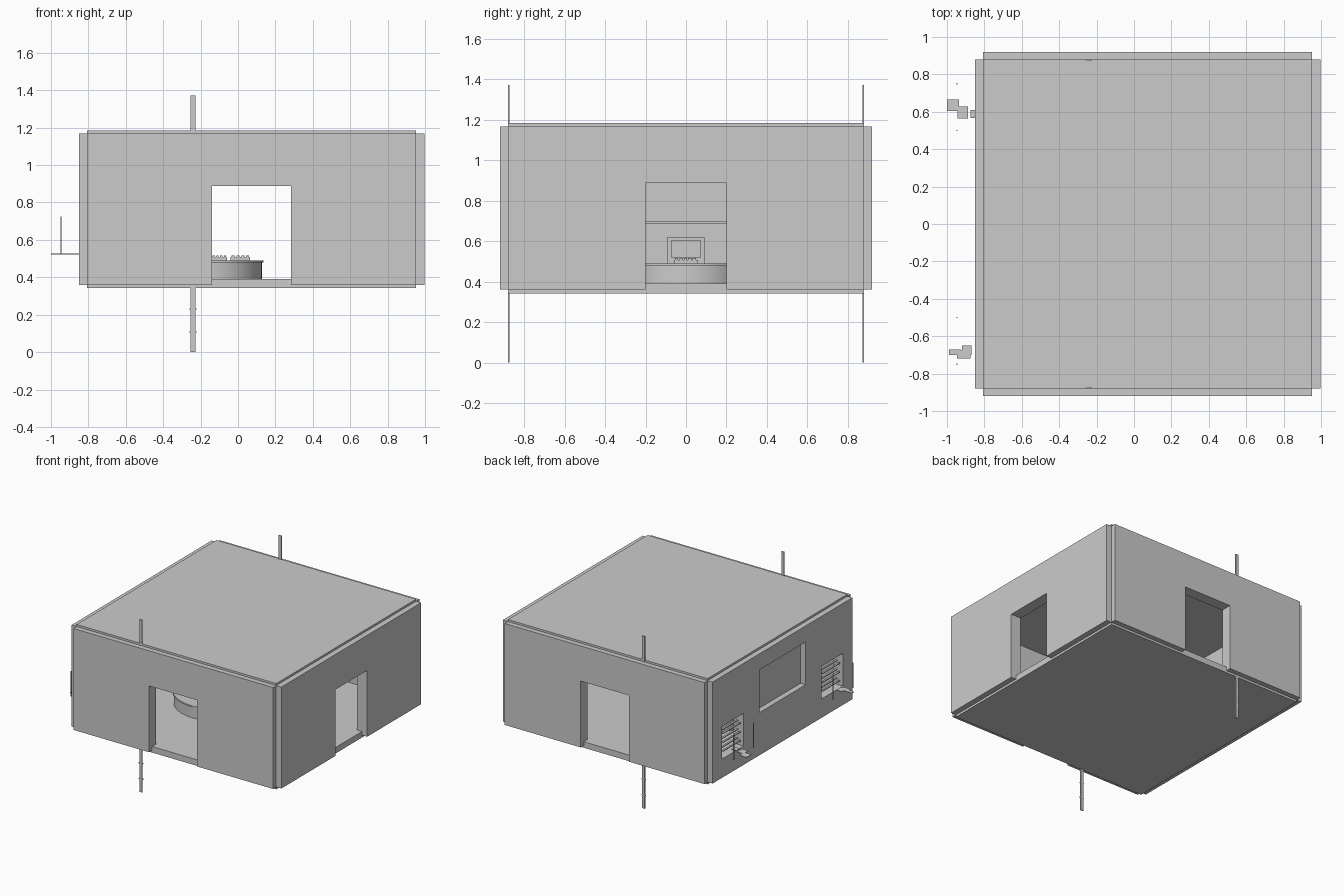
import bpy
import bmesh
from mathutils import Vector, Matrix

old = bpy.data.objects.get("Cube")
if old:
    bpy.data.objects.remove(old, do_unlink=True)

grey = bpy.data.materials.new("plain_grey")
grey.use_nodes = True
grey.diffuse_color = (0.6, 0.6, 0.6, 1)
grey.node_tree.nodes["Principled BSDF"].inputs["Base Color"].default_value = (0.6, 0.6, 0.6, 1)


def finish(name, bm):
    bmesh.ops.recalc_face_normals(bm, faces=bm.faces[:])
    mesh = bpy.data.meshes.new(name)
    bm.to_mesh(mesh)
    bm.free()
    mesh.materials.append(grey)
    obj = bpy.data.objects.new(name, mesh)
    bpy.context.collection.objects.link(obj)
    return obj


def boxes(name, spans):
    """One object from boxes given as (x range, y range, z range)."""
    bm = bmesh.new()
    for span in spans:
        size = Vector([b - a for a, b in span])
        mid = Vector([(a + b) / 2 for a, b in span])
        bmesh.ops.create_cube(bm, size=1, matrix=Matrix.LocRotScale(mid, None, size))
    return finish(name, bm)


def panel(name, axis, depth, along, height, holes):
    """Upright wall across an axis, with rectangular (along, height) openings."""
    us = sorted({*along, *(u for h in holes for u in h[0])})
    zs = sorted({*height, *(min(max(z, height[0]), height[1]) for h in holes for z in h[1])})
    bm = bmesh.new()

    def point(u, z):
        return (depth[0], u, z) if axis == "x" else (u, depth[0], z)

    for u0, u1 in zip(us, us[1:]):
        for z0, z1 in zip(zs, zs[1:]):
            u, z = (u0 + u1) / 2, (z0 + z1) / 2
            if any(a < u < b and c < z < d for (a, b), (c, d) in holes):
                continue
            bm.faces.new([bm.verts.new(point(*p)) for p in ((u0, z0), (u1, z0), (u1, z1), (u0, z1))])
    bmesh.ops.remove_doubles(bm, verts=bm.verts[:], dist=0.0001)
    result = bmesh.ops.extrude_face_region(bm, geom=bm.faces[:], use_keep_orig=True)
    shift = depth[1] - depth[0]
    move = Vector((shift, 0, 0)) if axis == "x" else Vector((0, shift, 0))
    bmesh.ops.translate(bm, vec=move, verts=[v for v in result["geom"] if isinstance(v, bmesh.types.BMVert)])
    bmesh.ops.recalc_face_normals(bm, faces=bm.faces[:])
    bmesh.ops.dissolve_limit(bm, angle_limit=0.01, verts=bm.verts[:], edges=bm.edges[:])
    return finish(name, bm)


def disc(name, centre, radius, z0, z1):
    bm = bmesh.new()
    bmesh.ops.create_cone(bm, cap_ends=True, segments=64, radius1=radius, radius2=radius, depth=z1 - z0,
                          matrix=Matrix.Translation((*centre, (z0 + z1) / 2)))
    obj = finish(name, bm)
    bpy.ops.object.select_all(action="DESELECT")
    obj.select_set(True)
    bpy.context.view_layer.objects.active = obj
    bpy.ops.object.shade_smooth_by_angle()


# Room shell: slabs with outer cladding and inner lining
X, Y = (-0.806, 0.953), (-0.88, 0.88)
outer_z, inner_z = (0.36, 1.168), (0.39, 1.137)
boxes("floor_slab", [(X, Y, (0.342, 0.39))])
boxes("roof_slab", [(X, Y, (1.137, 1.184))])

front_door = ((-0.14, 0.284), (0.3, 0.888))
side_door = ((-0.2, 0.2), (0.3, 0.888))
wide_recess = ((-0.29, 0.29), (0.70, 1.04))
small_windows = [((0.49, 0.76), (0.51, 0.77)), ((-0.76, -0.49), (0.51, 0.77))]

for side, label in ((-1, "front"), (1, "back")):
    panel(label + "_wall_cladding", "y", (side * 0.92, side * 0.88), X, outer_z, [front_door])
    panel(label + "_wall_lining", "y", (side * 0.88, side * 0.832), X, inner_z, [front_door])
panel("left_wall_cladding", "x", (0.998, 0.953), Y, outer_z, [side_door])
panel("left_wall_lining", "x", (0.953, 0.908), (-0.832, 0.832), inner_z, [side_door])
panel("right_wall_cladding", "x", (-0.85, -0.806), Y, outer_z, [wide_recess, *small_windows])
panel("right_wall_lining", "x", (-0.806, -0.762), (-0.832, 0.832), inner_z, small_windows)
boxes("inside_ledge", [((-0.762, -0.74), (-0.31, 0.31), (0.685, 0.70))])

# Tall posts between cladding and slab, with small collars
for side, label in ((-1, "front"), (1, "back")):
    y = (side * 0.877 - 0.004, side * 0.877 + 0.004)
    parts = [((-0.253, -0.228), y, (0, 1.373))]
    parts += [((-0.258, -0.223), y, (z - 0.004, z + 0.004)) for z in (0.105, 0.23)]
    boxes(label + "_post", parts)

# Slatted grilles in the small windows
for mid, label in ((0.625, "back"), (-0.625, "front")):
    slats = [((-0.835, -0.82), (mid - 0.12 + 0.03 * (i % 2), mid + 0.1 + 0.03 * (i % 2)),
              (0.55 + 0.035 * i, 0.557 + 0.035 * i)) for i in range(6)]
    boxes(label + "_window_slats", slats)

# Thin upright rods and stepped plates outside
boxes("outside_rods", [((-0.949, -0.943), (y - 0.003, y + 0.003), (0.525, 0.725))
                       for y in (-0.75, -0.5, 0.5, 0.75)])
plate_z = (0.522, 0.527)
boxes("back_stepped_plate", [((-1.0, -0.935), (0.605, 0.665), plate_z),
                             ((-0.945, -0.888), (0.565, 0.628), plate_z),
                             ((-0.873, -0.83), (0.568, 0.61), plate_z)])
boxes("front_stepped_plate", [((-0.99, -0.925), (-0.70, -0.67), plate_z),
                              ((-0.945, -0.875), (-0.72, -0.675), plate_z),
                              ((-0.92, -0.87), (-0.70, -0.65), plate_z)])

# Round desk with keyboards and a screen
disc("desk_base", (-0.185, 0), 0.312, 0.39, 0.478)
disc("desk_top", (-0.185, 0), 0.32, 0.478, 0.49)
for x0, x1, label in ((-0.14, -0.06, "rear"), (-0.04, 0.065, "near")):
    parts = [((x0, x1), (-0.06, 0.06), (0.49, 0.508))]
    step = (x1 - x0) / 4
    for i in range(4):
        for j in range(5):
            kx, ky = x0 + step * (i + 0.2), -0.055 + 0.022 * j
            parts.append(((kx, kx + step * 0.6), (ky, ky + 0.016), (0.508, 0.516)))
    boxes(label + "_keyboard", parts)
screen_x = (-0.24, -0.22)
boxes("screen_frame", [(screen_x, (-0.092, -0.072), (0.49, 0.62)), (screen_x, (0.072, 0.092), (0.49, 0.62)),
                       (screen_x, (-0.072, 0.072), (0.604, 0.62)), (screen_x, (-0.072, 0.072), (0.49, 0.52))])
boxes("screen_panel", [((-0.238, -0.228), (-0.072, 0.072), (0.52, 0.604))])
